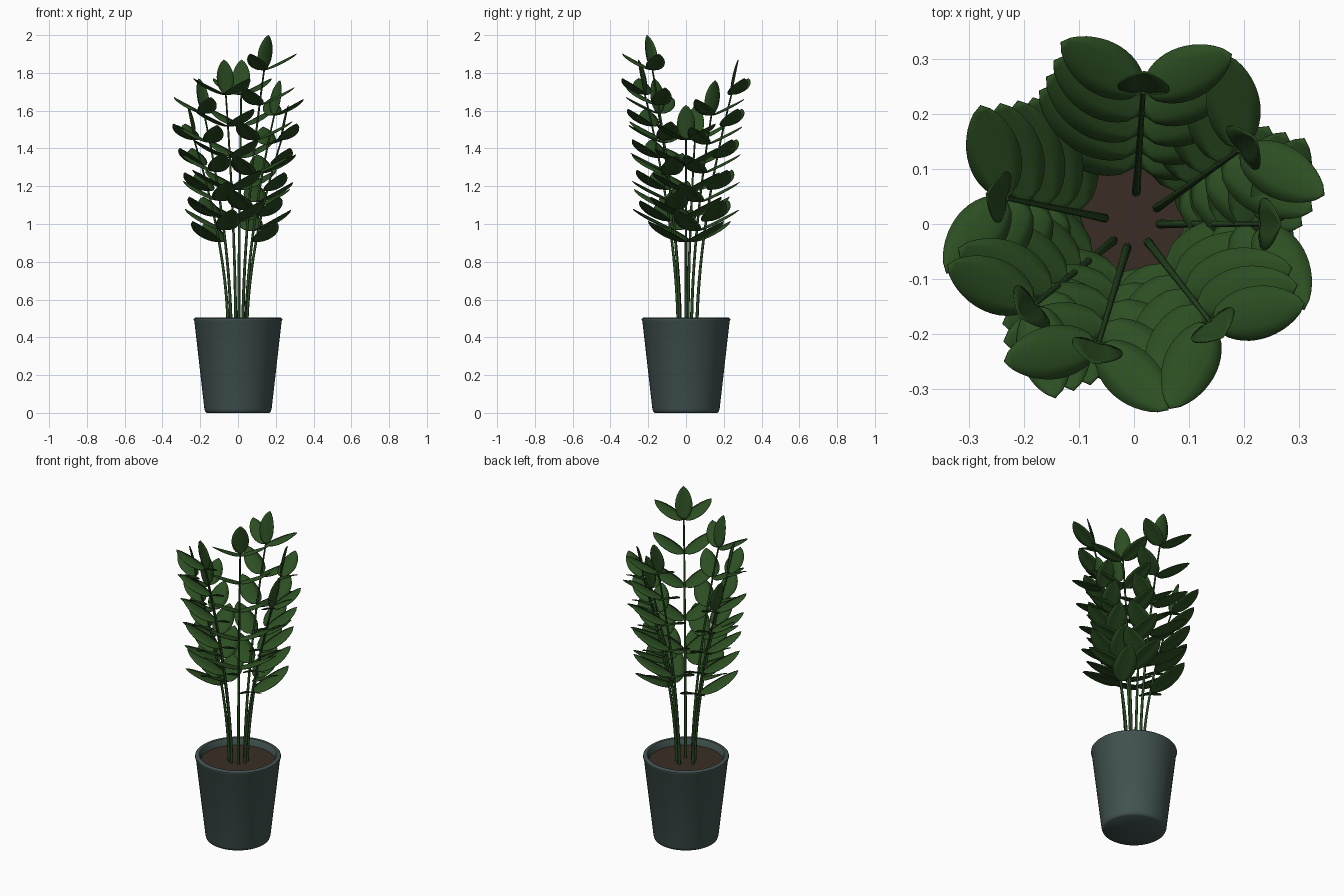
import bpy, bmesh, math
from mathutils import Vector

if "Cube" in bpy.data.objects:
    bpy.data.objects.remove(bpy.data.objects["Cube"])


def material(name, rgb):
    m = bpy.data.materials.new(name)
    m.diffuse_color = (*rgb, 1)
    m.use_nodes = True
    m.node_tree.nodes["Principled BSDF"].inputs["Base Color"].default_value = m.diffuse_color
    return m


LEAF = material("leaf green", (0.025, 0.077, 0.016))
STEM = material("stem green", (0.022, 0.065, 0.016))
POT = material("slate pot", (0.054, 0.087, 0.08))
SOIL = material("brown soil", (0.042, 0.027, 0.018))
Z = Vector((0, 0, 1))


def finish(name, bm, mat, angle=40):
    me = bpy.data.meshes.new(name)
    bm.to_mesh(me)
    bm.free()
    me.materials.append(mat)
    ob = bpy.data.objects.new(name, me)
    bpy.context.collection.objects.link(ob)
    bpy.context.view_layer.objects.active = ob
    ob.select_set(True)
    bpy.ops.object.shade_smooth_by_angle(angle=math.radians(angle))
    ob.select_set(False)
    return ob


def lathe(name, profile, mat, steps=64):
    bm = bmesh.new()
    vs = [bm.verts.new((r, 0, z)) for r, z in profile]
    es = [bm.edges.new(p) for p in zip(vs, vs[1:])]
    bmesh.ops.spin(bm, geom=vs + es, axis=Z, cent=(0, 0, 0),
                   angle=2 * math.pi, steps=steps)
    bmesh.ops.remove_doubles(bm, verts=bm.verts, dist=1e-4)
    bmesh.ops.recalc_face_normals(bm, faces=bm.faces)
    return finish(name, bm, mat)


# pot and soil
lathe("pot", [(0, 0), (0.165, 0), (0.173, 0.006), (0.178, 0.02), (0.231, 0.485),
              (0.235, 0.492), (0.234, 0.499), (0.228, 0.504), (0.212, 0.504),
              (0.206, 0.497), (0.199, 0.42), (0, 0.42)], POT)
lathe("soil", [(0, 0.465), (0.204, 0.465), (0.199, 0.425), (0, 0.425)], SOIL)


def add_leaf(bm, base, d, n, length):
    """Pointed oval blade from base along d, facing n, slightly folded."""
    d = d.normalized()
    side = n.cross(d).normalized()
    n = d.cross(side)
    peak = 0.444 ** 0.6 * 0.556 ** 0.75
    rows, N = [], 14
    for i in range(N + 1):
        u = i / N
        w = 0.25 * length * u ** 0.6 * (1 - u) ** 0.75 / peak
        rows.append([bm.verts.new(base + d * u * length + side * v * w
                                  + n * (0.2 * abs(v) * w))
                     for v in (-1, -0.5, 0, 0.5, 1)])
    for a, b in zip(rows, rows[1:]):
        for j in range(4):
            bm.faces.new((a[j], b[j], b[j + 1], a[j + 1]))


# stems: azimuth in degrees, tip height, distance of the foot from the centre
STALKS = [(86, 1.87, 0.058), (35, 1.76, 0.051), (0, 1.63, 0.047), (-52, 2.0, 0.042),
          (-106.5, 1.87, 0.044), (-141, 1.77, 0.048), (168.5, 1.63, 0.054)]
Z0, PAIRS = 0.45, 5

for k, (az, top, foot) in enumerate(STALKS, 1):
    R = Vector((math.cos(math.radians(az)), math.sin(math.radians(az)), 0))
    T = Z.cross(R)
    zn = top - 0.185                      # height of the last node

    def point(t):
        """Point on the stem, t = 0 at the soil and 1 at the last node."""
        return R * (foot + 0.183 * t ** 1.7) + Z * (Z0 + (zn - Z0) * t)

    # tapered curved stem
    bm = bmesh.new()
    rings = []
    for i in range(17):
        rad = 0.0085 - 0.004 * i / 16
        rings.append([bm.verts.new(point(i / 16) + rad * (R * math.cos(a) + T * math.sin(a)))
                      for a in (j * math.pi / 4 for j in range(8))])
    for a, b in zip(rings, rings[1:]):
        for j in range(8):
            bm.faces.new((a[j], a[j - 7], b[j - 7], b[j]))
    bm.faces.new(rings[-1])
    finish(f"stem_{k}", bm, STEM, 60)

    # opposite leaf pairs and one upright end leaf
    bm = bmesh.new()
    for i in range(PAIRS):
        f = i / (PAIRS - 1)
        base = point(0.457 + 0.543 * f)
        for s in (-1, 1):
            d = T * (0.8 * s) + R * 0.41 + Z * 0.44
            n = d.cross(R * 0.96 + Z * 0.27) * s
            add_leaf(bm, base, d, n, 0.25 - 0.055 * f)
    add_leaf(bm, point(1), R * 0.2 + Z, Z * 0.2 - R, 0.189)
    bmesh.ops.remove_doubles(bm, verts=bm.verts, dist=1e-5)
    leaves = finish(f"leaves_{k}", bm, LEAF)
    mod = leaves.modifiers.new("thickness", "SOLIDIFY")
    mod.thickness = 0.003
    mod.offset = 0
